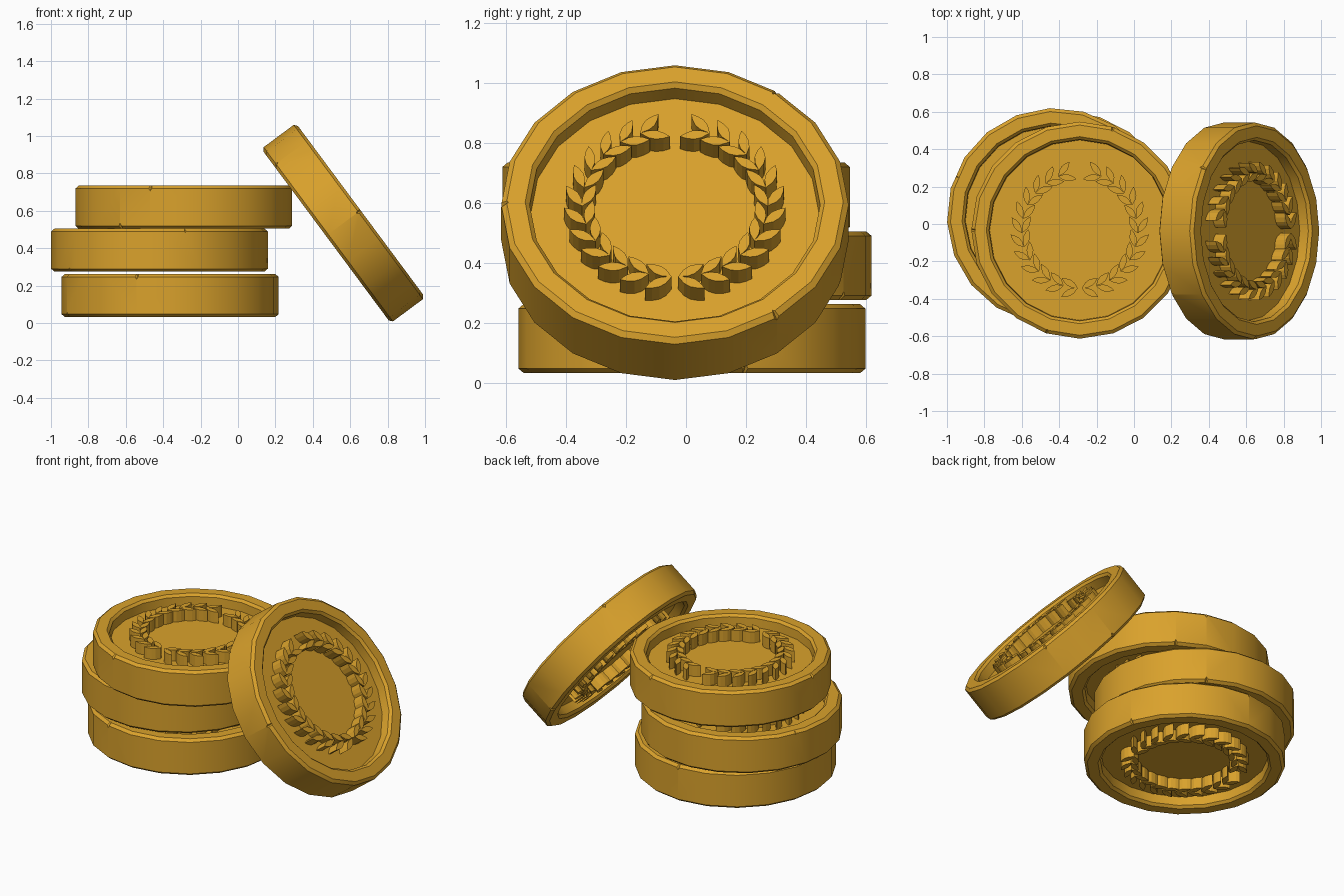
import bpy, bmesh
from math import sin, cos, radians, pi
from mathutils import Matrix, Vector

if "Cube" in bpy.data.objects:
    bpy.data.objects.remove(bpy.data.objects["Cube"])

R, H, FLOOR, SIDES = 0.58, 0.115, 0.045, 20

gold = bpy.data.materials.new("gold")
gold.diffuse_color = (0.70, 0.36, 0.025, 1)
gold.use_nodes = True
gold.node_tree.nodes["Principled BSDF"].inputs["Base Color"].default_value = gold.diffuse_color


def make_object(name, bm, matrix):
    bmesh.ops.recalc_face_normals(bm, faces=bm.faces)
    mesh = bpy.data.meshes.new(name)
    bm.to_mesh(mesh)
    bm.free()
    mesh.materials.append(gold)
    ob = bpy.data.objects.new(name, mesh)
    bpy.context.collection.objects.link(ob)
    ob.matrix_world = matrix
    return ob


def coin_mesh():
    # half profile from floor to outer wall, mirrored to the underside
    top = [(0.482, FLOOR), (0.485, H - 0.015), (0.50, H), (R - 0.018, H), (R, H - 0.015)]
    profile = top + [(r, -z) for r, z in reversed(top)]
    bm = bmesh.new()
    rings = []
    for r, z in profile:
        rings.append([bm.verts.new((r * cos(2 * pi * i / SIDES + pi / 2),
                                    r * sin(2 * pi * i / SIDES + pi / 2), z))
                      for i in range(SIDES)])
    for a, b in zip(rings, rings[1:]):
        for i in range(SIDES):
            j = (i + 1) % SIDES
            bm.faces.new((a[i], a[j], b[j], b[i]))
    bm.faces.new(rings[0])
    bm.faces.new(rings[-1])
    return bm


def wreath_mesh():
    # two branches of paired leaves on both faces of the coin
    bm = bmesh.new()
    outline = [(0, 0), (0.3, 0.15), (0.55, 0.18), (0.8, 0.11), (1, 0),
               (0.8, -0.11), (0.55, -0.18), (0.3, -0.15)]
    n, length, stem = 12, 0.10, 0.31
    for face in (1, -1):
        for mirror in (1, -1):
            for k in range(n):
                a = radians(-88 + 156 * k / (n - 1))
                base = Vector((stem * cos(a), stem * sin(a)))
                for splay in (-30, 30):
                    d = a + pi / 2 + radians(splay)
                    pts = []
                    for u, v in outline:
                        x = base.x + length * (u * cos(d) - v * sin(d))
                        y = base.y + length * (u * sin(d) + v * cos(d))
                        pts.append((mirror * x, y))
                    lo = [bm.verts.new((x, y, face * (FLOOR - 0.005))) for x, y in pts]
                    hi = [bm.verts.new((x, y, face * H)) for x, y in pts]
                    bm.faces.new(lo)
                    bm.faces.new(hi)
                    for i in range(len(pts)):
                        j = (i + 1) % len(pts)
                        bm.faces.new((lo[i], lo[j], hi[j], hi[i]))
    return bm


def chip_mesh(chips):
    # small diamonds that nick the rim edges
    bm = bmesh.new()
    for angle, face in chips:
        m = (Matrix.Rotation(radians(angle), 4, 'Z')
             @ Matrix.Translation((R + 0.004, 0, face * (H + 0.002))))
        v = [bm.verts.new(m @ Vector(p)) for p in
             ((0.03, 0, 0), (-0.03, 0, 0), (0, 0.026, 0), (0, -0.026, 0),
              (0, 0, 0.036), (0, 0, -0.036))]
        for x in (0, 1):
            for y in (2, 3):
                for z in (4, 5):
                    bm.faces.new((v[x], v[y], v[z]))
    return bm


def add_coin(name, matrix, chips):
    coin = make_object(name, coin_mesh(), matrix)
    bpy.ops.object.select_all(action='DESELECT')
    coin.select_set(True)
    bpy.context.view_layer.objects.active = coin
    bpy.ops.object.shade_smooth_by_angle(angle=radians(30))
    make_object(name + "_wreath", wreath_mesh(), matrix)
    cutter = make_object(name + "_chip_cutter", chip_mesh(chips), matrix)
    cutter.hide_render = True
    cutter.hide_viewport = True
    mod = coin.modifiers.new("chips", 'BOOLEAN')
    mod.operation = 'DIFFERENCE'
    mod.solver = 'EXACT'
    mod.object = cutter


def flat(x, y, z, turn):
    return Matrix.Translation((x, y, z)) @ Matrix.Rotation(radians(turn), 4, 'Z')


# stacked coins
add_coin("bottom_coin", flat(-0.363, 0.02, 0.147, 72),
         [(180, 1), (18, 1), (-54, -1), (126, -1)])
add_coin("middle_coin", flat(-0.42, 0.04, 0.39, 3),
         [(-79, 1), (155, 1), (-150, -1), (54, -1)])
add_coin("top_coin", flat(-0.29, -0.033, 0.62, 0),
         [(180, 1), (-108, 1), (72, 1), (-126, -1), (54, -1)])

# leaning coin: face points to +x and up
lean = Matrix(((0, -0.596, 0.803, 0.563),
               (1, 0, 0, -0.037),
               (0, 0.803, 0.596, 0.534),
               (0, 0, 0, 1)))
add_coin("leaning_coin", lean, [(-54, 1), (54, 1), (180, 1), (126, -1), (-18, -1)])
